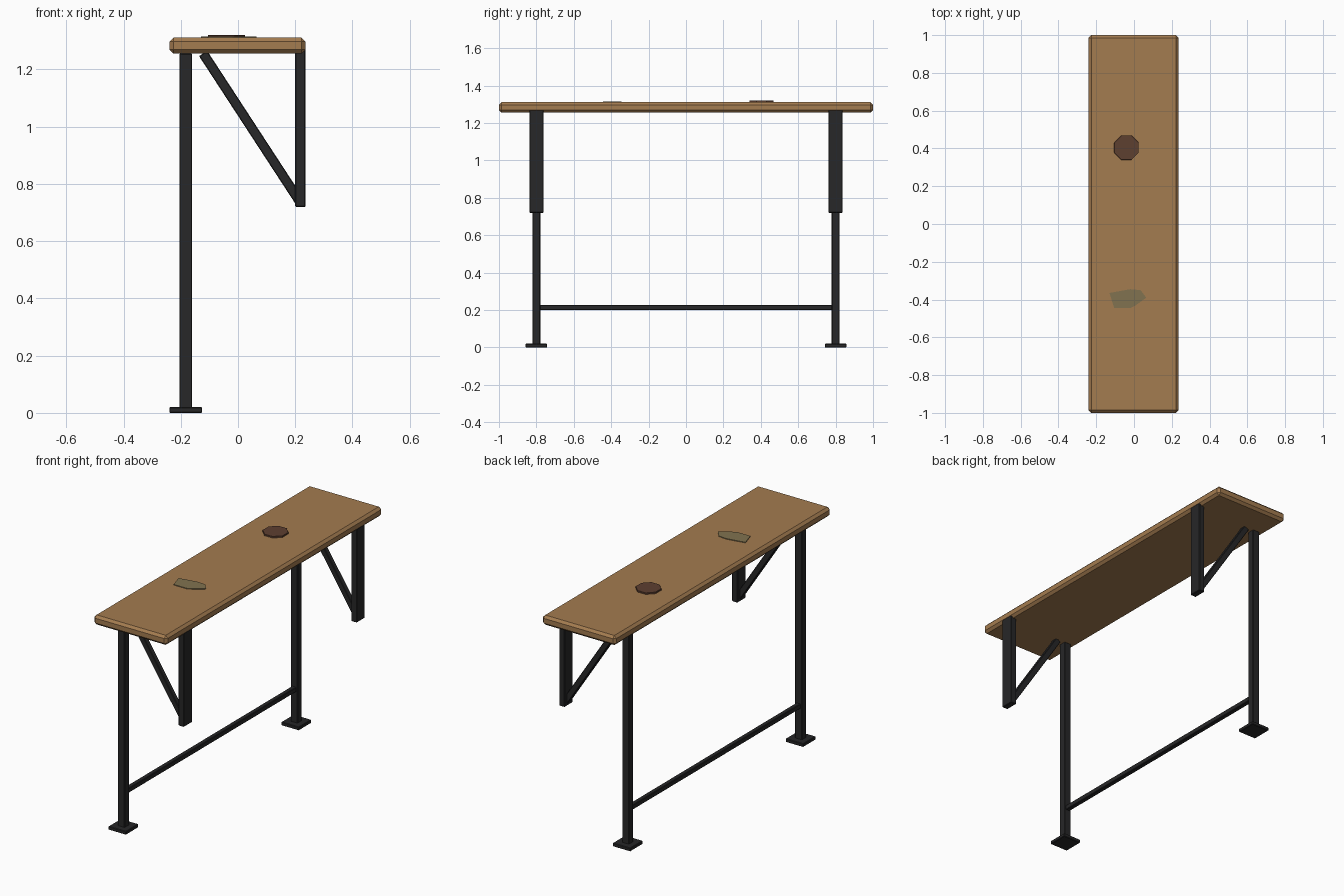
import bpy, bmesh, math
from mathutils import Vector

cube = bpy.data.objects.get("Cube")
if cube:
    bpy.data.objects.remove(cube, do_unlink=True)


def material(name, rgb):
    m = bpy.data.materials.new(name)
    m.use_nodes = True
    colour = (*rgb, 1)
    m.diffuse_color = colour
    bsdf = m.node_tree.nodes["Principled BSDF"]
    bsdf.inputs["Base Color"].default_value = colour
    bsdf.inputs["Roughness"].default_value = 0.8
    return m


wood = material("warm wood", (0.37, 0.20, 0.08))
metal = material("black metal", (0.02, 0.02, 0.021))
dark_wood = material("dark brown", (0.11, 0.05, 0.03))
green = material("faded green", (0.22, 0.17, 0.08))


def finish(name, bm, mat, bevel=0):
    mesh = bpy.data.meshes.new(name)
    bmesh.ops.recalc_face_normals(bm, faces=bm.faces)
    bm.to_mesh(mesh)
    bm.free()
    mesh.materials.append(mat)
    ob = bpy.data.objects.new(name, mesh)
    bpy.context.collection.objects.link(ob)
    if bevel:
        mod = ob.modifiers.new("Bevel", "BEVEL")
        mod.width = bevel
        mod.segments = 1
    return ob


def box(name, low, high, mat, bevel=0.003):
    low, high = Vector(low), Vector(high)
    bm = bmesh.new()
    bmesh.ops.create_cube(bm, size=1)
    bmesh.ops.scale(bm, vec=high - low, verts=bm.verts)
    ob = finish(name, bm, mat, bevel)
    ob.location = (low + high) / 2
    return ob


def slab(name, points, z, height, mat, bevel=0):
    bm = bmesh.new()
    face = bm.faces.new([bm.verts.new((x, y, z)) for x, y in points])
    top = bmesh.ops.extrude_face_region(bm, geom=[face])["geom"]
    verts = [v for v in top if isinstance(v, bmesh.types.BMVert)]
    bmesh.ops.translate(bm, vec=(0, 0, height), verts=verts)
    return finish(name, bm, mat, bevel)


# Table top
box("table_top", (-0.24, -1, 1.255), (0.236, 1, 1.311), wood, 0.014)

# Post, foot, wall bracket and diagonal brace at each end
for side, y in (("front", -0.8), ("back", 0.8)):
    box(side + "_post", (-0.205, y - 0.021, 0.01), (-0.16, y + 0.021, 1.256), metal)
    box(side + "_foot", (-0.24, y - 0.058, 0), (-0.125, y + 0.058, 0.02), metal)
    box(side + "_bracket", (0.2, y - 0.038, 0.72), (0.236, y + 0.038, 1.27), metal)
    start, end = Vector((-0.122, y, 1.256)), Vector((0.218, y, 0.735))
    run = end - start
    half = run.length / 2
    brace = box(side + "_brace", (-0.017, -0.015, -half), (0.017, 0.015, half), metal)
    brace.location = (start + end) / 2
    brace.rotation_euler.y = math.atan2(run.x, run.z)

# Low rail between the posts
box("lower_rail", (-0.196, -0.79, 0.2), (-0.169, 0.79, 0.228), metal)

# Eight-sided coaster and thin leaf-shaped patch on the top
octagon = []
for i in range(8):
    a = math.radians(22.5 + 45 * i)
    octagon.append((-0.04 + 0.07 * math.cos(a), 0.404 + 0.07 * math.sin(a)))
slab("coaster", octagon, 1.306, 0.014, dark_wood, 0.001)
leaf = [(-0.13, -0.365), (-0.02, -0.345), (0.035, -0.35), (0.065, -0.39),
        (0.01, -0.43), (-0.02, -0.445), (-0.105, -0.445)]
slab("leaf_patch", leaf, 1.309, 0.006, green)
